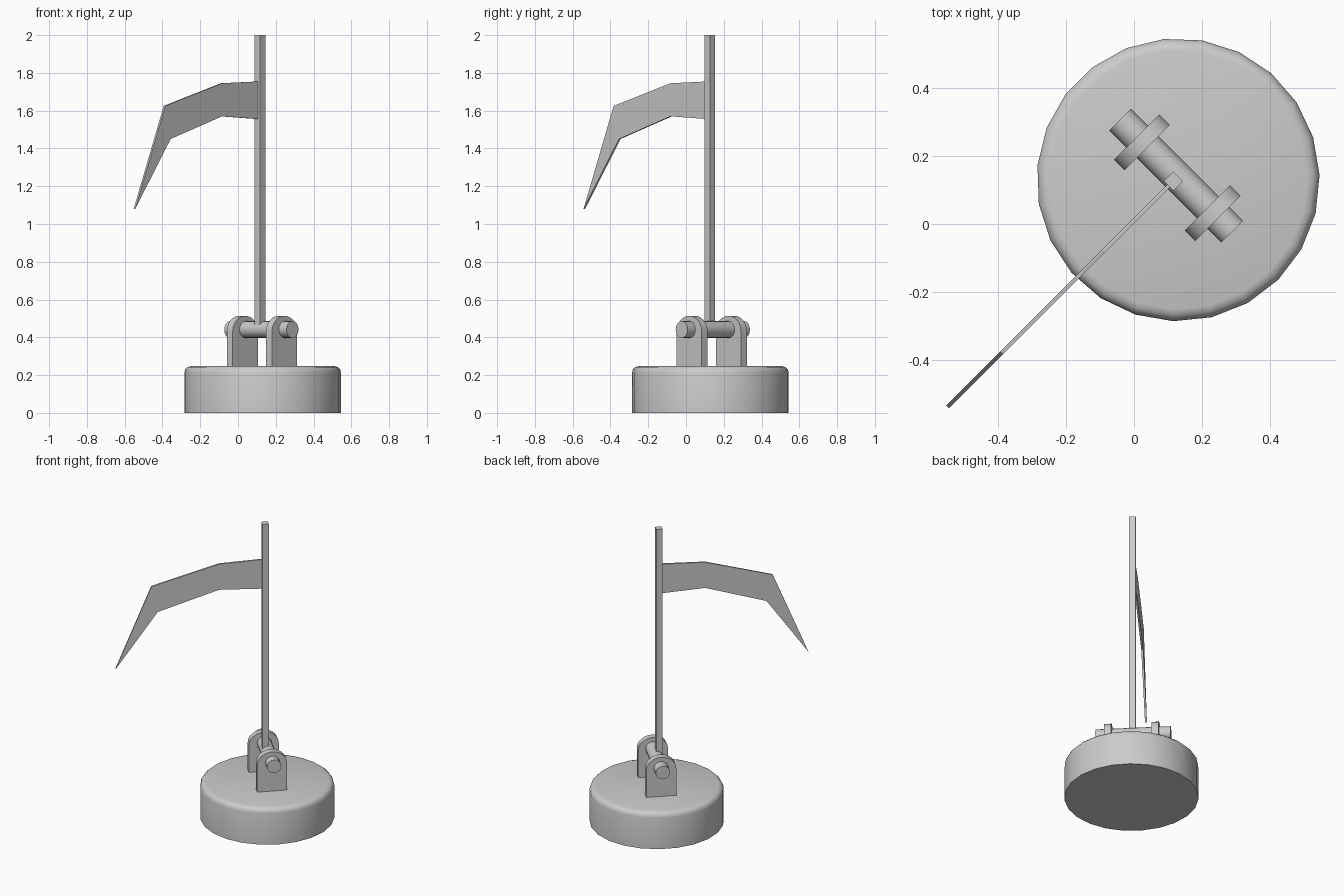
import bpy, bmesh, math
from mathutils import Matrix, Vector

if "Cube" in bpy.data.objects:
    bpy.data.objects.remove(bpy.data.objects["Cube"], do_unlink=True)

GREY = (0.6, 0.6, 0.6, 1)
mat = bpy.data.materials.new("plain grey")
mat.use_nodes = True
mat.diffuse_color = GREY
mat.node_tree.nodes["Principled BSDF"].inputs["Base Color"].default_value = GREY

TURN = Matrix.Rotation(math.radians(-45), 4, 'Z')   # local x runs along the axle


def add(name, bm, loc, smooth=None):
    """Make an object from bm, turned 45 degrees to the frame."""
    bmesh.ops.recalc_face_normals(bm, faces=bm.faces)
    me = bpy.data.meshes.new(name)
    bm.to_mesh(me)
    bm.free()
    me.materials.append(mat)
    ob = bpy.data.objects.new(name, me)
    bpy.context.collection.objects.link(ob)
    ob.matrix_world = Matrix.Translation(loc) @ TURN
    if smooth:
        bpy.ops.object.select_all(action='DESELECT')
        ob.select_set(True)
        bpy.context.view_layer.objects.active = ob
        bpy.ops.object.shade_smooth_by_angle(angle=math.radians(smooth))
    return ob


def slab(points, depth, place):
    """Extrude a flat outline to a centred slab; place maps (a, b, d) to xyz."""
    bm = bmesh.new()
    face = bm.faces.new([bm.verts.new(place(a, b, -depth / 2)) for a, b in points])
    new = bmesh.ops.extrude_face_region(bm, geom=[face])["geom"]
    shift = Vector(place(0, 0, depth)) - Vector(place(0, 0, 0))
    bmesh.ops.translate(bm, vec=shift, verts=[v for v in new if isinstance(v, bmesh.types.BMVert)])
    return bm


# Heavy round base with a rounded upper rim
bm = bmesh.new()
H, R = 0.247, 0.416
bmesh.ops.create_cone(bm, cap_ends=True, segments=23, radius1=R, radius2=R, depth=H,
                      matrix=Matrix.Translation((0, 0, H / 2)) @ Matrix.Rotation(-math.pi / 2, 4, 'Z'))
# put a corner on the local x axis
first = max(bm.verts, key=lambda v: v.co.x).co
bmesh.ops.rotate(bm, verts=bm.verts, cent=(0, 0, 0),
                 matrix=Matrix.Rotation(-math.atan2(first.y, first.x), 3, 'Z'))
rim = [e for e in bm.edges if all(v.co.z > H - 0.01 for v in e.verts)]
bmesh.ops.bevel(bm, geom=rim, offset=0.035, segments=3, profile=0.5, affect='EDGES')
add("base", bm, (0.13, 0.13, 0), 40)

# Two upright brackets with arched tops
W, SPRING, RISE = 0.094, 0.432, 0.082
arch = [(W * math.cos(math.pi * i / 12), SPRING + RISE * math.sin(math.pi * i / 12)) for i in range(13)]
outline = [(W, 0.23)] + arch + [(-W, 0.23)]
for name, s in (("bracket_right", -1), ("bracket_left", 1)):
    bm = slab(outline, 0.044, lambda a, b, d: (d + s * 0.147, a, b))
    add(name, bm, (0.127, 0.136, 0), 30)

# Axle through both brackets
bm = bmesh.new()
bmesh.ops.create_cone(bm, cap_ends=True, segments=16, radius1=0.045, radius2=0.045, depth=0.466,
                      matrix=Matrix.Rotation(math.pi / 2, 4, 'Y'))
add("axle", bm, (0.124, 0.142, 0.441), 40)

# Square pole standing on the axle
bm = bmesh.new()
bmesh.ops.create_cube(bm, size=1)
bmesh.ops.scale(bm, vec=(0.04, 0.04, 1.54), verts=bm.verts)
add("pole", bm, (0.116, 0.126, 1.23))

# Thin hooked blade; outline is (distance from pole, height)
blade = [(0.0, 1.755), (0.285, 1.745), (0.71, 1.625), (0.935, 1.08),
         (0.67, 1.45), (0.285, 1.57), (0.0, 1.555)]
bm = slab(blade, 0.012, lambda a, b, d: (d, -a, b))
add("blade", bm, (0.113, 0.123, 0))
